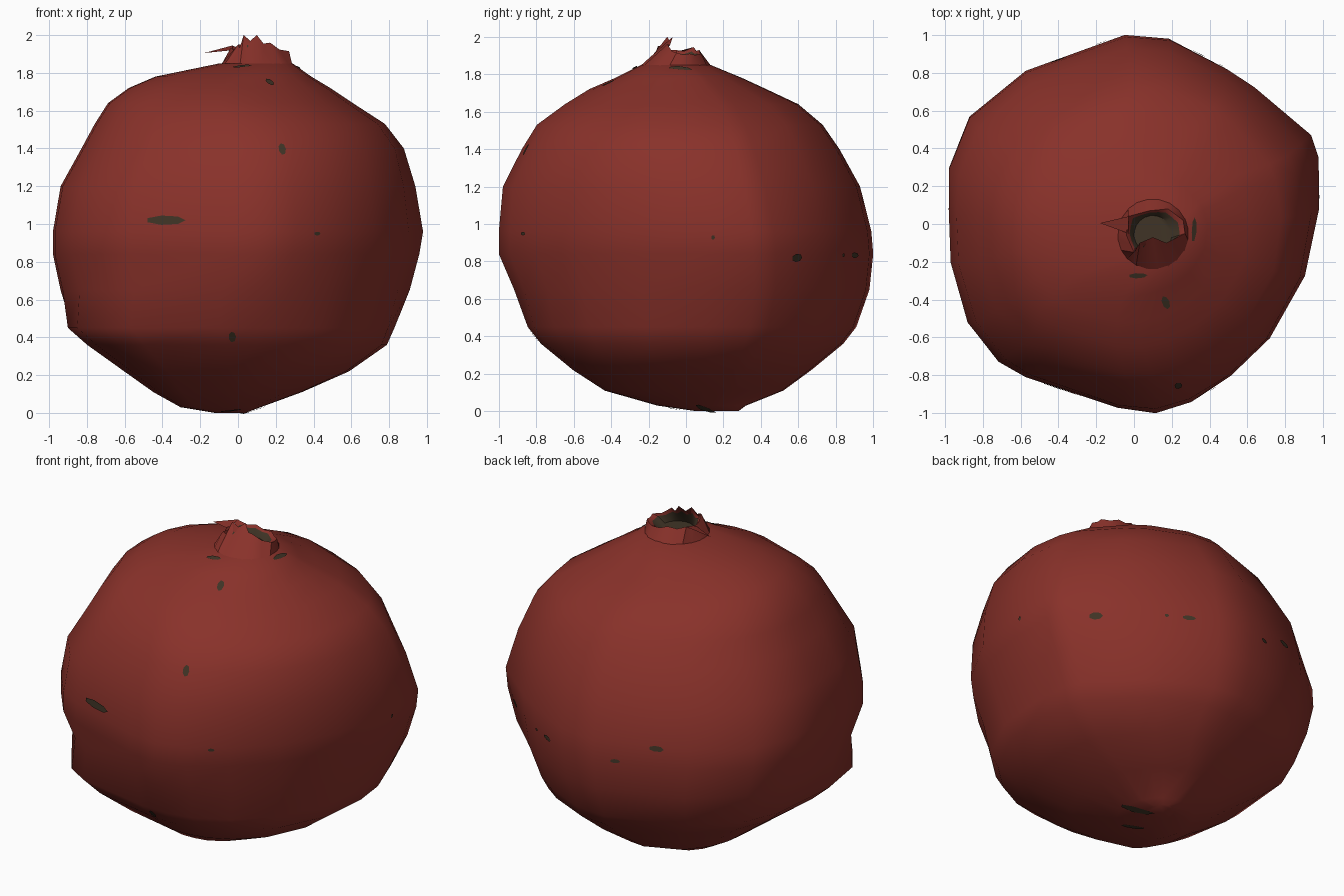
import bpy
import bmesh
import math
from mathutils import Vector
from mathutils.bvhtree import BVHTree

cube = bpy.data.objects.get("Cube")
if cube:
    bpy.data.objects.remove(cube, do_unlink=True)


def make_material(name, color):
    mat = bpy.data.materials.new(name)
    mat.use_nodes = True
    mat.diffuse_color = color
    mat.node_tree.nodes["Principled BSDF"].inputs["Base Color"].default_value = color
    return mat


red = make_material("skin red", (0.25, 0.031, 0.023, 1))
dark = make_material("dried brown", (0.05, 0.034, 0.019, 1))


def finish(bm, name, materials, smooth_angle):
    mesh = bpy.data.meshes.new(name)
    bm.to_mesh(mesh)
    bm.free()
    obj = bpy.data.objects.new(name, mesh)
    bpy.context.collection.objects.link(obj)
    for mat in materials:
        mesh.materials.append(mat)
    bpy.ops.object.select_all(action="DESELECT")
    obj.select_set(True)
    bpy.context.view_layer.objects.active = obj
    bpy.ops.object.shade_smooth_by_angle(angle=math.radians(smooth_angle))
    return obj


def bridge(bm, lower, upper, material_index=0):
    count = len(lower)
    for i in range(count):
        j = (i + 1) % count
        face = bm.faces.new((lower[i], lower[j], upper[j], upper[i]))
        face.material_index = material_index


# Fruit body: an uneven girth outline that turns rounder towards both ends
OUTLINE = [
    (1, .09), (1, .36), (.96, .48), (.65, .73), (.51, .82), (.2, .98), (-.04, 1),
    (-.58, .81), (-.89, .57), (-1, .3), (-1, .08), (-.99, -.2), (-.9, -.52),
    (-.73, -.73), (-.58, -.81), (-.08, -.97), (.12, -1), (.31, -.94), (.52, -.8),
    (.73, -.6), (.92, -.27),
]
# height, right, left, front, back
LEVELS = [
    (0, -.12, .04, .06, .28), (.03, -.3, .12, -.15, .32),
    (.11, -.44, .34, -.43, .52), (.22, -.59, .59, -.6, .67),
    (.36, -.78, .79, -.77, .84), (.45, -.88, .83, -.84, .91),
    (.65, -.94, .91, -.92, .98), (.84, -.98, .96, -1, 1),
    (.96, -.98, .98, -1, .99), (1.2, -.94, .94, -.98, .93),
    (1.4, -.83, .88, -.88, .82), (1.53, -.76, .78, -.8, .73),
    (1.64, -.69, .61, -.65, .6), (1.72, -.58, .49, -.52, .43),
    (1.78, -.44, .39, -.38, .3), (1.85, -.1, .29, -.24, .13),
]
bm = bmesh.new()
rings = []
for z, x0, x1, y0, y1 in LEVELS:
    ring = []
    for u, v in OUTLINE:
        point = Vector((u, v))
        point = point.lerp(point.normalized(), min(1, 1.1 * abs(z - .9)))
        if z < .6 and v < 0:
            # fuller belly low on the front
            point *= 1 + (.2 if u < 0 else .08) * abs(u * v)
        x = (x0 + x1) / 2 + (x1 - x0) / 2 * point.x
        y = (y0 + y1) / 2 + (y1 - y0) / 2 * point.y
        ring.append(bm.verts.new((x, y, z)))
    rings.append(ring)
for lower, upper in zip(rings, rings[1:]):
    bridge(bm, lower, upper)
bm.faces.new(rings[0][::-1])
bm.faces.new(rings[-1])
bm.normal_update()
surface = BVHTree.FromBMesh(bm)
finish(bm, "fruit_body", [red], 60)

# Crown: a tapering neck with a ragged rim around a dark hollow
TIPS = [
    (-.04, -.06, 1.93), (0, -.15, 1.95), (.03, -.1, 2), (.1, -.07, 2),
    (.17, -.1, 1.96), (.27, -.05, 1.915), (.26, .02, 1.91), (.18, .08, 1.91),
    (.08, .07, 1.93), (-.03, .04, 1.945),
]
centre = Vector((.1, -.055, 1.845))
tips = [Vector(t) for t in TIPS]
rim = []
for i, tip in enumerate(tips):
    following = tips[(i + 1) % len(tips)]
    notch = (tip + following) / 2
    notch.z = notch.z * .75 + 1.88 * .25
    rim += [tip, notch]
bm = bmesh.new()
base, edge, inner, floor = [], [], [], []
for k, point in enumerate(rim):
    angle = math.radians(170) + math.tau * k / len(rim)
    side = Vector((math.cos(angle), math.sin(angle), 0))
    base.append(bm.verts.new(centre + side * .19))
    edge.append(bm.verts.new(point))
    hollow = centre + side * .1 + Vector((0, 0, .04))
    inner.append(bm.verts.new(point.lerp(hollow, .4)))
    floor.append(bm.verts.new(hollow + Vector((0, 0, -.02))))
bridge(bm, base, edge)
bridge(bm, edge, inner)
bridge(bm, inner, floor, 1)
bm.faces.new(floor).material_index = 1
finish(bm, "crown", [red, dark], 40)

# Dry lobe curling outwards from the crown
bm = bmesh.new()
lobe = [(-.18, .005, 1.905), (-.03, -.05, 1.92), (-.03, .04, 1.945)]
bm.faces.new([bm.verts.new(p) for p in lobe])
finish(bm, "curled_lobe", [red], 30)


# Blemishes: thin plates laid on the skin along a direction from the fruit's middle
def blemish(name, direction, width, height):
    middle = Vector((0, 0, 1))
    out = Vector(direction).normalized()
    across = Vector((0, 0, 1)).cross(out).normalized()
    up = out.cross(across)
    hit = surface.ray_cast(middle, out)[0]
    plate = bmesh.new()
    verts = []
    for k in range(7):
        a = math.tau * k / 7
        target = hit + across * math.cos(a) * width / 2 + up * math.sin(a) * height / 2
        ray = (target - middle).normalized()
        spot = surface.ray_cast(middle, ray)[0]
        verts.append(plate.verts.new(spot + ray * .006))
    plate.faces.new(verts)
    finish(plate, name, [dark], 30)


SPOTS = [
    ("front_scar", (-.38, -.87, .02), .22, .05),
    ("front_upper_spot", (.23, -.84, .39), .04, .07),
    ("front_small_spot", (.41, -.85, -.05), .04, .02),
    ("front_lower_spot", (-.03, -.8, -.59), .04, .07),
    ("shoulder_spot", (.17, -.42, .76), .04, .08),
    ("left_spot", (.78, .59, -.18), .08, .045),
    ("left_small_spot", (.95, .14, -.07), .02, .025),
    ("left_back_spot", (.35, .92, -.17), .08, .03),
    ("left_back_fleck", (.47, .86, -.17), .025, .02),
    ("back_scar", (-.4, .87, -.05), .09, .035),
    ("back_spot", (-.17, .94, -.15), .06, .025),
    ("neck_front_spot", (.02, -.27, .825), .1, .03),
    ("neck_left_spot", (.315, -.03, .825), .13, .03),
    ("underside_scar", (.07, .11, -1), .2, .05),
    ("underside_small_scar", (-.04, -.06, -1), .14, .04),
]
for spot in SPOTS:
    blemish(*spot)
